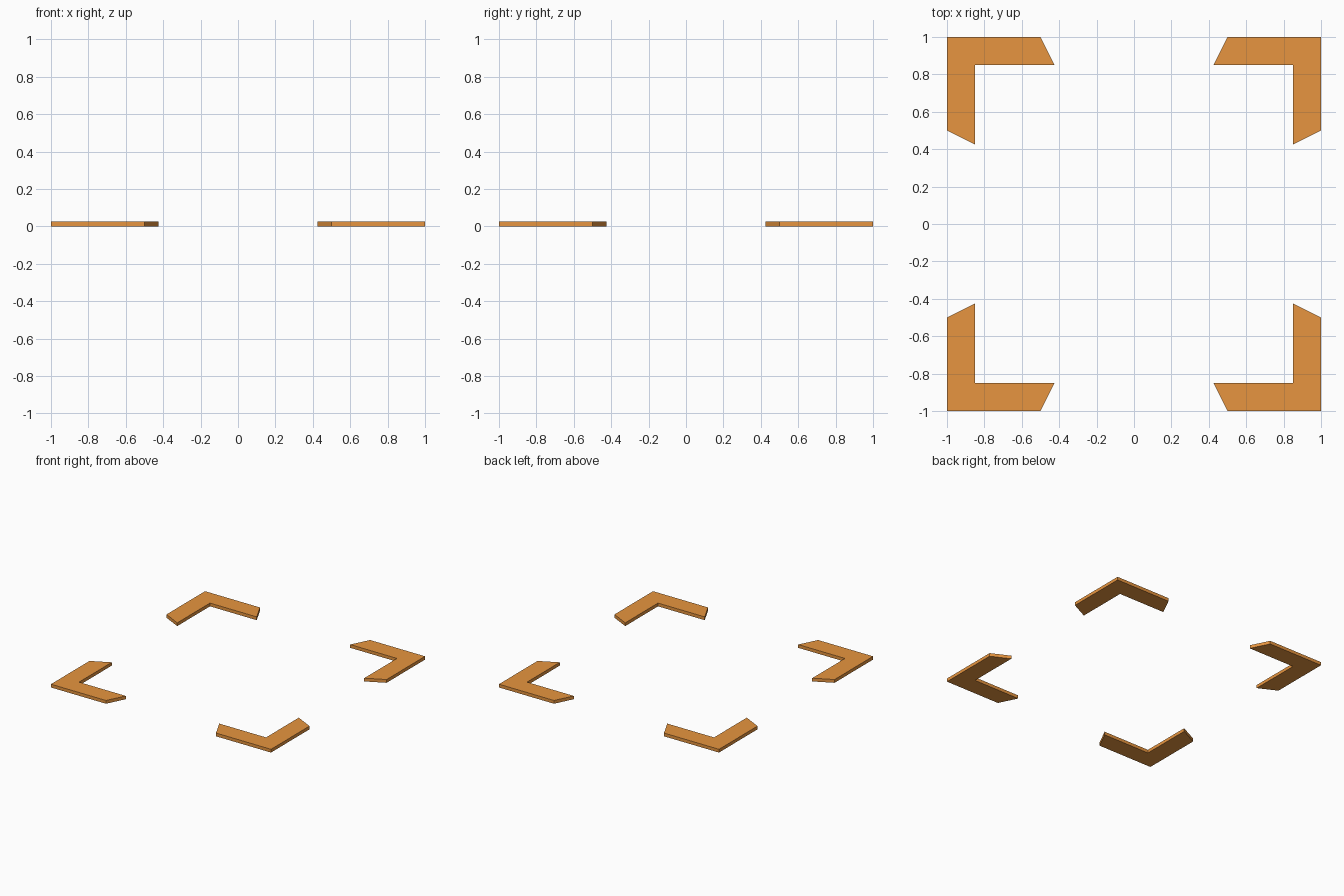
import bpy, bmesh

if "Cube" in bpy.data.objects:
    bpy.data.objects.remove(bpy.data.objects["Cube"])

THICKNESS = 0.027
PROFILE = [(1, 1), (0.5, 1), (0.425, 0.85), (0.85, 0.85), (0.85, 0.425), (1, 0.5)]

orange = bpy.data.materials.new("orange")
orange.diffuse_color = (0.8, 0.3, 0.05, 1)
orange.use_nodes = True
orange.node_tree.nodes["Principled BSDF"].inputs["Base Color"].default_value = orange.diffuse_color


def corner_bracket(name, sx, sy):
    bm = bmesh.new()
    face = bm.faces.new([bm.verts.new((x * sx, y * sy, 0)) for x, y in PROFILE])
    result = bmesh.ops.extrude_face_region(bm, geom=[face], use_keep_orig=True)
    top = [g for g in result["geom"] if isinstance(g, bmesh.types.BMVert)]
    bmesh.ops.translate(bm, verts=top, vec=(0, 0, THICKNESS))
    bmesh.ops.recalc_face_normals(bm, faces=bm.faces[:])
    mesh = bpy.data.meshes.new(name)
    bm.to_mesh(mesh)
    bm.free()
    mesh.materials.append(orange)
    bpy.context.collection.objects.link(bpy.data.objects.new(name, mesh))


# Four flat L-shaped brackets, mirrored into each corner
for side, sx in (("left", -1), ("right", 1)):
    for end, sy in (("front", -1), ("back", 1)):
        corner_bracket(f"{end}_{side}_corner_bracket", sx, sy)
